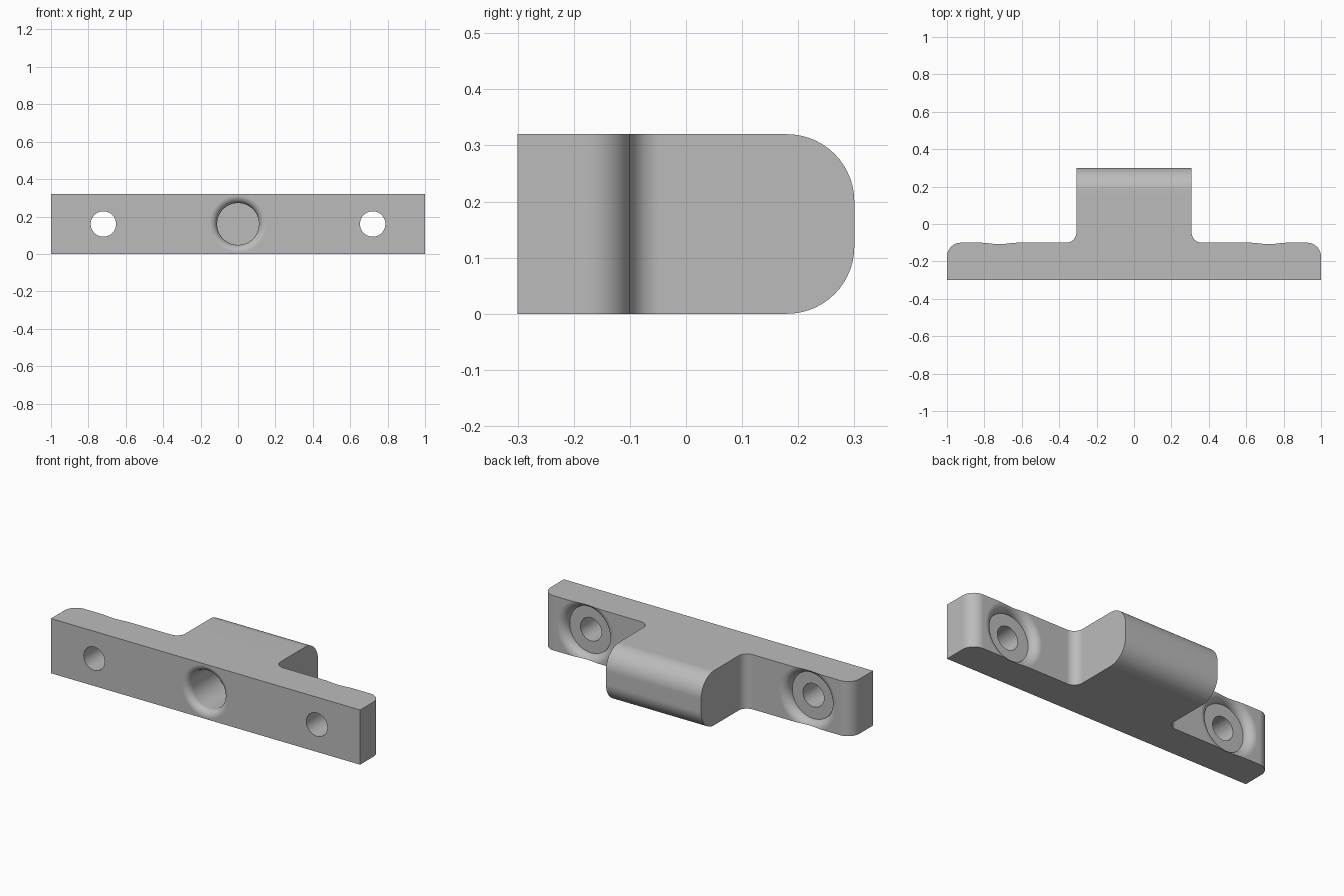
import bpy, bmesh, math
from mathutils import Matrix

default = bpy.data.objects.get("Cube")
if default:
    bpy.data.objects.remove(default, do_unlink=True)

HEIGHT, FRONT, LEDGE, BACK = 0.32, -0.3, -0.1, 0.3
TONGUE = 0.308

grey = bpy.data.materials.new("plain grey")
grey.use_nodes = True
grey.diffuse_color = (0.5, 0.5, 0.5, 1)
grey.node_tree.nodes["Principled BSDF"].inputs["Base Color"].default_value = (0.5, 0.5, 0.5, 1)


def add_object(name, bm):
    bmesh.ops.recalc_face_normals(bm, faces=bm.faces)
    mesh = bpy.data.meshes.new(name)
    bm.to_mesh(mesh)
    bm.free()
    mesh.materials.append(grey)
    obj = bpy.data.objects.new(name, mesh)
    bpy.context.collection.objects.link(obj)
    return obj


def round_edges(bm, test, radius):
    """Round every edge whose two ends both pass the test."""
    edges = [e for e in bm.edges if all(test(v.co) for v in e.verts)]
    bmesh.ops.bevel(bm, geom=edges, offset=radius, offset_type='OFFSET',
                    segments=14, profile=0.5, affect='EDGES')


def lathe(name, profile, x, steps=64):
    """Turn (radius, y) points about the y axis at the given x, mid height."""
    bm = bmesh.new()
    verts = [bm.verts.new((r, y, 0)) for r, y in profile]
    edges = [bm.edges.new(pair) for pair in zip(verts, verts[1:])]
    bmesh.ops.spin(bm, geom=verts + edges, cent=(0, 0, 0), axis=(0, 1, 0),
                   angle=math.tau, steps=steps)
    bmesh.ops.remove_doubles(bm, verts=bm.verts, dist=1e-5)
    bm.transform(Matrix.Translation((x, 0, HEIGHT / 2)))
    obj = add_object(name, bm)
    obj.hide_render = True
    return obj


def flared_bore(radius, flare, face, floor, inward):
    """Bore profile whose mouth flares out in a quarter round."""
    mouth = radius + flare
    points = [(0, face - inward * 0.1), (mouth, face - inward * 0.1)]
    for i in range(13):
        t = math.pi / 2 * i / 12
        points.append((mouth - flare * math.sin(t), face + inward * flare * (1 - math.cos(t))))
    if abs(floor - points[-1][1]) > 1e-4:
        points.append((radius, floor))
    return points + [(0, floor)]


# T-shaped body with a rounded tongue
bm = bmesh.new()
half = [(1, FRONT), (1, LEDGE), (TONGUE, LEDGE), (TONGUE, BACK)]
outline = half + [(-x, y) for x, y in reversed(half)]
base = bm.faces.new([bm.verts.new((x, y, 0)) for x, y in outline])
top = bmesh.ops.extrude_face_region(bm, geom=[base])["geom"]
bmesh.ops.translate(bm, vec=(0, 0, HEIGHT),
                    verts=[v for v in top if isinstance(v, bmesh.types.BMVert)])


def is_at(x, y):
    return lambda co: abs(co.x - x) < 1e-4 and abs(co.y - y) < 1e-4


for side in (-1, 1):
    round_edges(bm, is_at(side, LEDGE), 0.075)
    round_edges(bm, is_at(side * TONGUE, LEDGE), 0.055)
for level in (0, HEIGHT):
    round_edges(bm, lambda co: abs(co.y - BACK) < 1e-4 and abs(co.z - level) < 1e-4, 0.12)
body = add_object("mounting_bracket", bm)

# Blind centre socket, then a recessed screw hole on each side
cutters = [lathe("socket_cutter", flared_bore(0.112, 0.04, FRONT, -0.03, 1), 0)]
for side in (-1, 1):
    cutters.append(lathe("recess_cutter", flared_bore(0.137, 0.05, LEDGE, LEDGE - 0.05, -1), side * 0.72))
    cutters.append(lathe("screw_hole_cutter", [(0, -0.4), (0.068, -0.4), (0.068, 0), (0, 0)], side * 0.72))

bpy.ops.object.select_all(action='DESELECT')
body.select_set(True)
bpy.context.view_layer.objects.active = body
for cutter in cutters:
    cut = body.modifiers.new("cut", 'BOOLEAN')
    cut.operation, cut.solver, cut.object = 'DIFFERENCE', 'EXACT', cutter
    bpy.ops.object.modifier_apply(modifier=cut.name)
    bpy.data.objects.remove(cutter, do_unlink=True)

# Smooth rounds with crisp edges and flat broad faces
bpy.ops.object.shade_smooth_by_angle(angle=math.radians(30))
weighted = body.modifiers.new("flat faces", 'WEIGHTED_NORMAL')
weighted.keep_sharp = True
